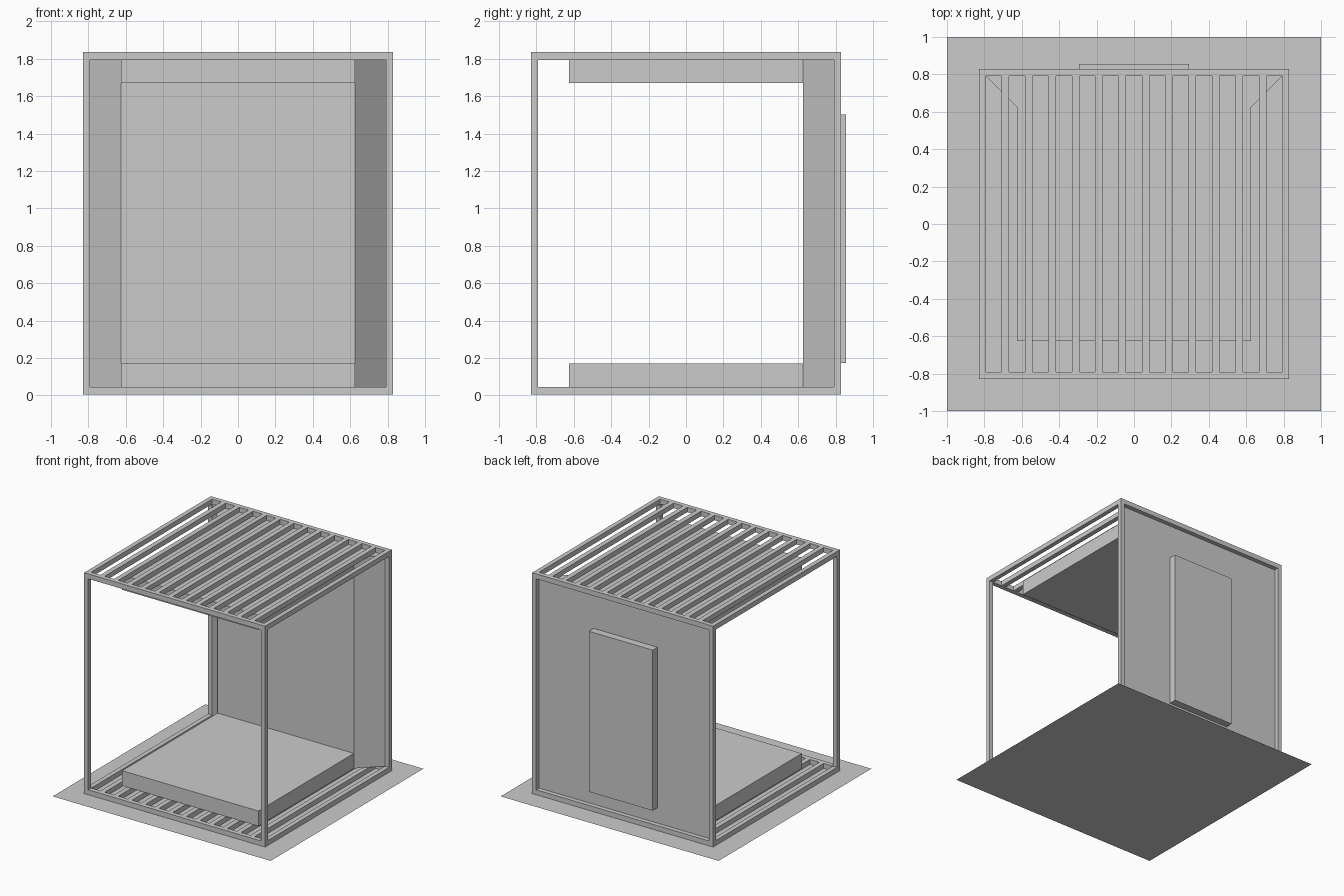
import bpy, bmesh

if "Cube" in bpy.data.objects:
    bpy.data.objects.remove(bpy.data.objects["Cube"])

W = 0.83             # outer half width of the frame
T = 0.0375           # bar thickness
IN = W - T           # inner half width of the frame
Z0, Z1 = 0.004, 1.835
ZB, ZT = Z0 + 0.041, Z1 - 0.041   # inner floor and ceiling heights
C = 0.625            # half width of the platform


def extrude(name, pts, z0, z1):
    """Prism from a flat outline in x, y."""
    bm = bmesh.new()
    face = bm.faces.new([bm.verts.new((x, y, z0)) for x, y in pts])
    up = bmesh.ops.extrude_face_region(bm, geom=[face])["geom"]
    bmesh.ops.translate(bm, vec=(0, 0, z1 - z0),
                        verts=[g for g in up if isinstance(g, bmesh.types.BMVert)])
    bmesh.ops.recalc_face_normals(bm, faces=bm.faces[:])
    mesh = bpy.data.meshes.new(name)
    bm.to_mesh(mesh)
    bm.free()
    obj = bpy.data.objects.new(name, mesh)
    bpy.context.collection.objects.link(obj)
    return obj


def box(name, x0, x1, y0, y1, z0, z1):
    return extrude(name, [(x0, y0), (x1, y0), (x1, y1), (x0, y1)], z0, z1)


# Ground sheet
bpy.ops.mesh.primitive_plane_add(size=2, location=(0, 0, 0))
bpy.context.object.name = "base_sheet"

# Corner posts
for sx, nx in ((-1, "left"), (1, "right")):
    for sy, ny in ((-1, "front"), (1, "back")):
        x, y = sorted((sx * IN, sx * W)), sorted((sy * IN, sy * W))
        box(f"{ny}_{nx}_post", *x, *y, ZB, ZT)

# Floor and roof: rim bars and slats
for label, z0, z1 in (("floor", Z0, ZB), ("roof", ZT, Z1)):
    box(label + "_front_bar", -W, W, -W, -IN, z0, z1)
    box(label + "_back_bar", -W, W, IN, W, z0, z1)
    box(label + "_left_bar", -W, -IN, -IN, IN, z0, z1)
    box(label + "_right_bar", IN, W, -IN, IN, z0, z1)
    for i in range(12):
        x = (i - 5.5) * 0.125
        box(f"{label}_slat_{i + 1}", x - 0.02, x + 0.02, -IN, IN, z0, z1)

# Back wall with slanted sides
extrude("back_wall", [(-C, C), (C, C), (IN, IN), (-IN, IN)], ZB, ZT)

# Floor platform and ceiling block
box("floor_platform", -C, C, -C, C, ZB, 0.17)
box("ceiling_block", -C, C, -C, C, 1.67, ZT)

# Rear door panel
box("rear_panel", -0.293, 0.293, IN, 0.855, 0.172, 1.503)
